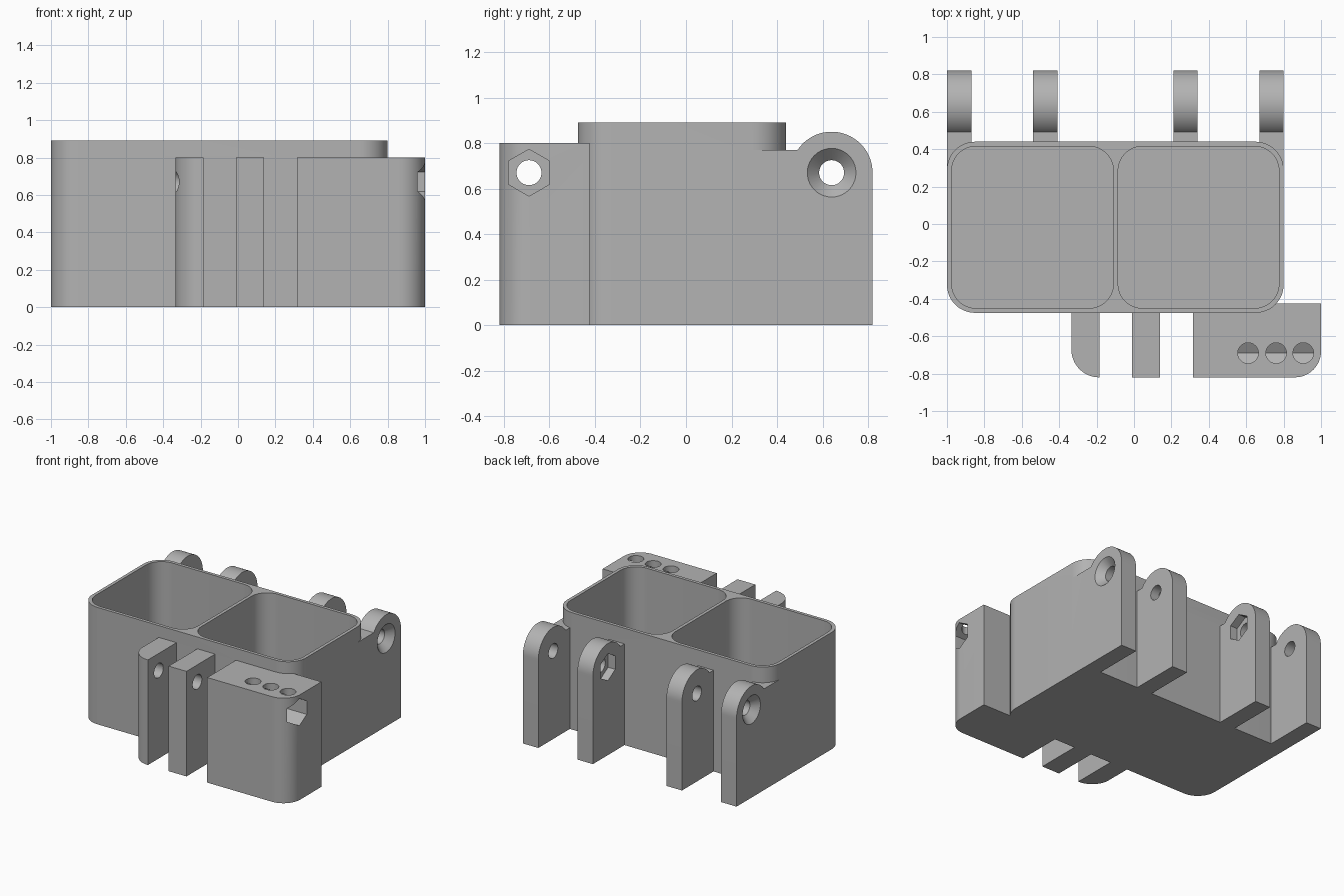
import bpy
import bmesh
import math
from mathutils import Vector

cube = bpy.data.objects.get("Cube")
if cube:
    bpy.data.objects.remove(cube, do_unlink=True)

grey = bpy.data.materials.new("plain grey")
grey.use_nodes = True
GREY = (0.45, 0.45, 0.45, 1)
grey.diffuse_color = GREY
grey.node_tree.nodes["Principled BSDF"].inputs["Base Color"].default_value = GREY

PIN_Z = 0.67
LUG_Y = 0.64
FRONT_PIN_Y = -0.69
HOLE_R = 0.055
SINK_R = 0.107
HEX_R = 0.103


def arc(cx, cy, r, start, end, steps=12):
    return [(cx + r * math.cos(math.radians(start + (end - start) * i / steps)),
             cy + r * math.sin(math.radians(start + (end - start) * i / steps)))
            for i in range(steps + 1)]


def circle(cx, cy, r, sides=40, turn=0):
    return arc(cx, cy, r, turn, turn + 360, sides)[:-1]


def rounded_box(x0, x1, y0, y1, r, corners="abcd"):
    """Plan outline; corners a, b, c, d run anticlockwise from front left."""
    spots = {"a": (x0, y0, 1, 1, 180), "b": (x1, y0, -1, 1, 270),
             "c": (x1, y1, -1, -1, 0), "d": (x0, y1, 1, -1, 90)}
    points = []
    for key, (x, y, sx, sy, start) in spots.items():
        if key in corners:
            points += arc(x + sx * r, y + sy * r, r, start, start + 90)
        else:
            points.append((x, y))
    return points


def loft(name, axis, sections):
    """Solid through matching outlines, each given as (position, points)."""
    bm = bmesh.new()
    rings = []
    for pos, points in sections:
        rings.append([bm.verts.new(Vector((u, v, pos)) if axis == "z" else Vector((pos, u, v)))
                      for u, v in points])
    n = len(rings[0])
    for low, high in zip(rings, rings[1:]):
        for i in range(n):
            j = (i + 1) % n
            bm.faces.new((low[i], low[j], high[j], high[i]))
    bm.faces.new(rings[0][::-1])
    bm.faces.new(rings[-1])
    bmesh.ops.recalc_face_normals(bm, faces=bm.faces)
    mesh = bpy.data.meshes.new(name)
    bm.to_mesh(mesh)
    bm.free()
    mesh.materials.append(grey)
    obj = bpy.data.objects.new(name, mesh)
    bpy.context.collection.objects.link(obj)
    return obj


def prism(name, axis, start, end, points):
    return loft(name, axis, [(start, points), (end, points)])


def combine(target, tool, operation):
    """Apply a boolean and drop the tool."""
    mod = target.modifiers.new(operation, "BOOLEAN")
    mod.operation = operation
    mod.solver = "EXACT"
    mod.object = tool
    bpy.context.view_layer.objects.active = target
    bpy.ops.object.modifier_apply(modifier=mod.name)
    bpy.data.objects.remove(tool, do_unlink=True)


# Main box
case = prism("twin_cup_case", "z", 0, 0.89, rounded_box(-1, 0.8, -0.475, 0.44, 0.15))

# Rear hinge lugs
lug_outline = ([(0.28, 0), (0.82, 0)] + arc(LUG_Y, PIN_Z, 0.18, 0, 146, 30)
               + [(0.28, 0.77)])
for x in (-1, -0.54, 0.21, 0.67):
    combine(case, prism("rear_lug", "x", x, x + 0.13, lug_outline), "UNION")

# Front latch brackets
for x0, x1, y1, r, corners in ((-0.335, -0.185, -0.4, 0.149, "a"),
                               (-0.01, 0.14, -0.4, 0, ""),
                               (0.315, 1.0, -0.425, 0.14, "b")):
    outline = rounded_box(x0, x1, -0.82, y1, r, corners)
    combine(case, prism("front_bracket", "z", 0, 0.8, outline), "UNION")

# Two open cups
for x0, x1 in ((-0.975, -0.11), (-0.085, 0.775)):
    outline = rounded_box(x0, x1, -0.45, 0.415, 0.13)
    combine(case, prism("cup_cutter", "z", 0.03, 1, outline), "DIFFERENCE")

# Pin holes through the rear lugs and front brackets
for y in (LUG_Y, FRONT_PIN_Y):
    combine(case, prism("pin_cutter", "x", -1.1, 1.1, circle(y, PIN_Z, HOLE_R)), "DIFFERENCE")

# Countersinks on the outer lugs
for face, out in ((-1, -1), (0.8, 1)):
    sections = [(face + out * d, circle(LUG_Y, PIN_Z, r))
                for d, r in ((0.01, SINK_R + 0.01), (-0.055, HOLE_R - 0.003))]
    combine(case, loft("countersink_cutter", "x", sections), "DIFFERENCE")

# Nut pockets on the inner lugs, and the long one in the front block
for x0, x1, y in ((0.2, 0.27, LUG_Y), (-0.47, -0.4, LUG_Y), (0.5, 1.1, FRONT_PIN_Y)):
    combine(case, prism("nut_cutter", "x", x0, x1, circle(y, PIN_Z, HEX_R, 6, 90)), "DIFFERENCE")

# Three small holes down into the front block
for x in (0.61, 0.76, 0.905):
    combine(case, prism("top_hole_cutter", "z", PIN_Z, 1, circle(x, FRONT_PIN_Y, HOLE_R)), "DIFFERENCE")

# Smooth the rounded faces
bpy.ops.object.select_all(action="DESELECT")
case.select_set(True)
bpy.context.view_layer.objects.active = case
bpy.ops.object.shade_smooth_by_angle(angle=math.radians(30))
